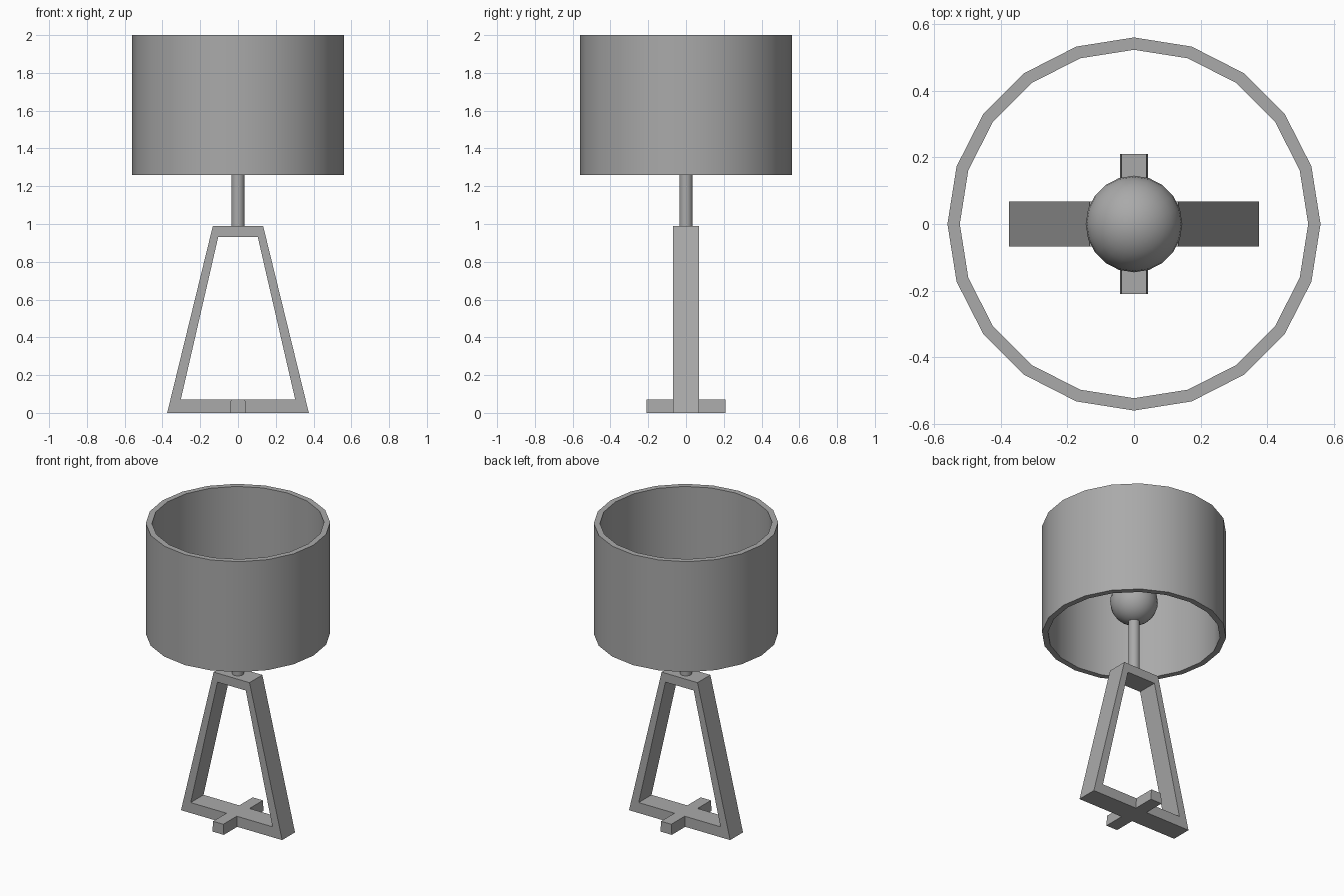
import bpy, bmesh, math

cube = bpy.data.objects.get("Cube")
if cube:
    bpy.data.objects.remove(cube, do_unlink=True)

grey = bpy.data.materials.new("plain_grey")
grey.use_nodes = True
colour = (0.4, 0.4, 0.4, 1)
grey.diffuse_color = colour
grey.node_tree.nodes["Principled BSDF"].inputs["Base Color"].default_value = colour


def finish(name, bm, smooth=False):
    """Turn a bmesh into a named grey object."""
    bmesh.ops.recalc_face_normals(bm, faces=bm.faces)
    mesh = bpy.data.meshes.new(name)
    bm.to_mesh(mesh)
    bm.free()
    mesh.materials.append(grey)
    ob = bpy.data.objects.new(name, mesh)
    bpy.context.collection.objects.link(ob)
    if smooth:
        bpy.ops.object.select_all(action='DESELECT')
        ob.select_set(True)
        bpy.context.view_layer.objects.active = ob
        bpy.ops.object.shade_smooth_by_angle(angle=math.radians(30))
    return ob


def lathe(name, profile, sides, closed=False):
    """Spin an (radius, height) profile around the z axis."""
    bm = bmesh.new()
    verts = [bm.verts.new((r, 0, z)) for r, z in profile]
    pairs = list(zip(verts, verts[1:]))
    if closed:
        pairs.append((verts[-1], verts[0]))
    edges = [bm.edges.new(p) for p in pairs]
    bmesh.ops.spin(bm, geom=verts + edges, axis=(0, 0, 1), cent=(0, 0, 0),
                   angle=math.tau, steps=sides, use_duplicate=False)
    bmesh.ops.remove_doubles(bm, verts=bm.verts, dist=0.0005)
    return finish(name, bm, smooth=True)


# Tapered base frame: an outer and inner trapezoid bridged through its depth
DEPTH = 0.068
outer = [(-0.375, 0), (0.375, 0), (0.133, 0.99), (-0.133, 0.99)]
inner = [(-0.303, 0.07), (0.303, 0.07), (0.105, 0.93), (-0.105, 0.93)]
bm = bmesh.new()
rings = [[bm.verts.new((x, y, z)) for x, z in loop]
         for loop, y in ((outer, -DEPTH), (outer, DEPTH), (inner, DEPTH), (inner, -DEPTH))]
for a, b in zip(rings, rings[1:] + rings[:1]):
    for i in range(4):
        j = (i + 1) % 4
        bm.faces.new((a[i], a[j], b[j], b[i]))
finish("base_frame", bm)

# Short stabilising feet in front of and behind the frame
for name, side in (("front_foot", -1), ("back_foot", 1)):
    bm = bmesh.new()
    section = [(-0.042, 0), (0.042, 0), (0.038, 0.07), (-0.038, 0.07)]
    face = bm.faces.new([bm.verts.new((x, side * DEPTH, z)) for x, z in section])
    ext = bmesh.ops.extrude_face_region(bm, geom=[face], use_keep_orig=True)
    for v in ext["geom"]:
        if isinstance(v, bmesh.types.BMVert):
            v.co.y = side * 0.21
    finish(name, bm)

# Stem, bulb and open shade
lathe("stem", [(0, 0.98), (0.035, 0.98), (0.035, 1.4), (0, 1.4)], 20)
bm = bmesh.new()
bmesh.ops.create_uvsphere(bm, u_segments=20, v_segments=14, radius=0.145)
bmesh.ops.translate(bm, verts=bm.verts, vec=(0, 0, 1.49))
finish("bulb", bm, smooth=True)
lathe("lamp_shade", [(0.56, 1.26), (0.56, 2), (0.523, 2), (0.523, 1.26)], 20, closed=True)
